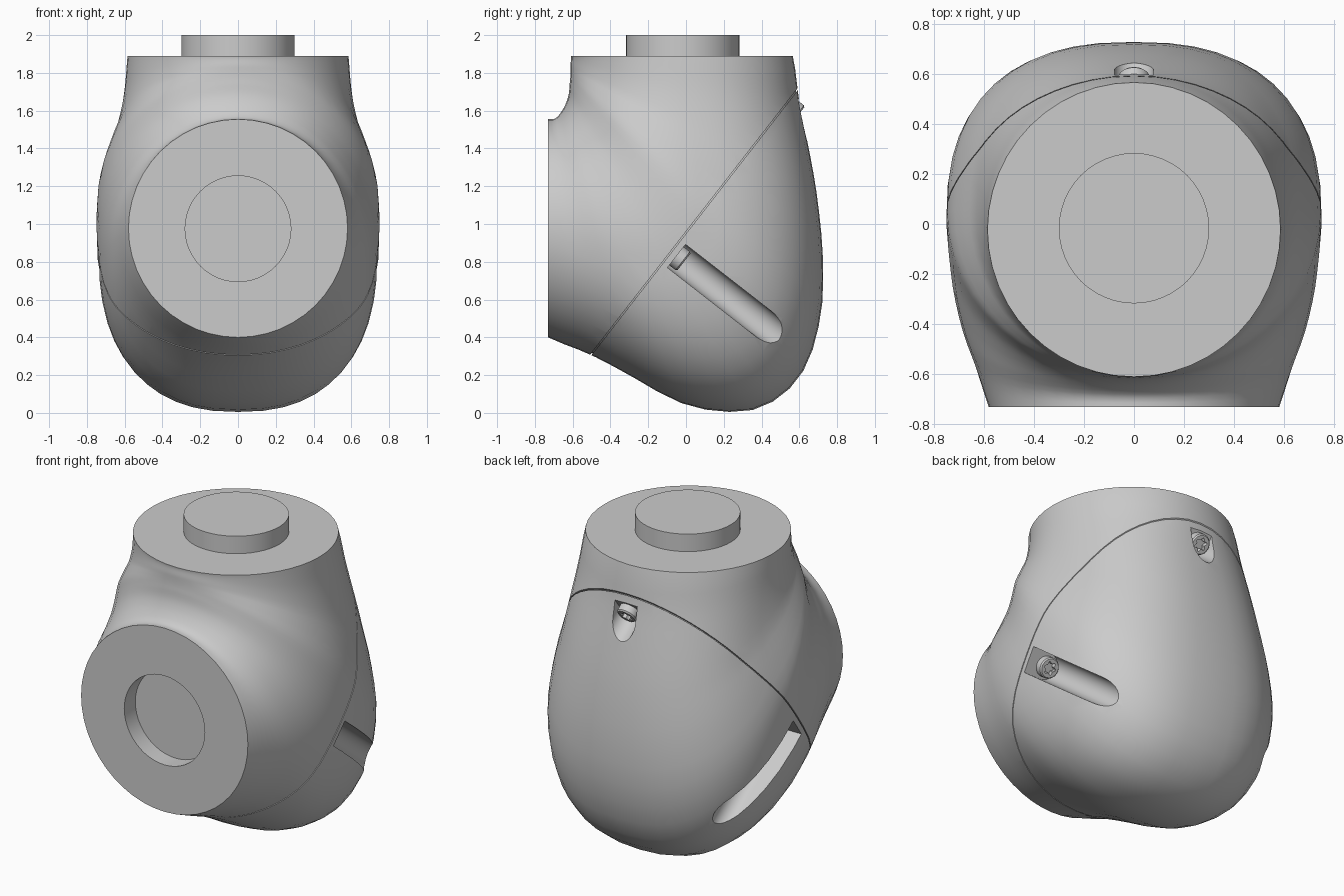
import bpy, bmesh, math
from mathutils import Vector, Matrix

if "Cube" in bpy.data.objects:
    bpy.data.objects.remove(bpy.data.objects["Cube"])

PIVOT = Vector((0, -0.73, 1.89))          # every body ring lies in a plane through this corner
TILT = math.atan2(1.40, 1.09)             # slope of the seam between the two shells
SEAM = Vector((0, 0, 0.96))
S = Vector((0, math.cos(TILT), math.sin(TILT)))
N = Vector((0, math.sin(TILT), -math.cos(TILT)))


def polar(points):
    return [(math.degrees(math.atan2(y, d)), math.hypot(y, d)) for y, d in points]


# side outline as (distance back, distance down) from the pivot corner
OUTER = polar([(0, 1.49), (.22, 1.58), (.43, 1.69), (.73, 1.847), (.98, 1.885), (1.13, 1.86),
               (1.28, 1.76), (1.38, 1.61), (1.45, 1.32), (1.455, 1.09), (1.43, .79),
               (1.38, .49), (1.33, .24), (1.295, 0)])
INNER = polar([(0, .335), (.04, .33), (.08, .28), (.105, .22), (.115, .14), (.118, .06), (.12, 0)])
WIDTH = [(0, .58), (10, .635), (20, .70), (30, .737), (45, .745), (55, .69), (63, .64), (75, .603), (90, .585)]


def smooth_value(table, t):
    """Cubic interpolation through (t, value) pairs."""
    n = len(table)

    def slope(i):
        a, b = table[max(i - 1, 0)], table[min(i + 1, n - 1)]
        return (b[1] - a[1]) / (b[0] - a[0])
    i = next((k for k in range(n - 1) if t <= table[k + 1][0] + 1e-6), n - 2)
    (t0, v0), (t1, v1) = table[i], table[i + 1]
    h = t1 - t0
    u = (t - t0) / h
    return ((2*u**3 - 3*u**2 + 1) * v0 + (u**3 - 2*u**2 + u) * h * slope(i)
            + (3*u**2 - 2*u**3) * v1 + (u**3 - u**2) * h * slope(i + 1))


def loft(rings):
    """Skin a list of equal closed rings and cap both ends."""
    bm = bmesh.new()
    rows = [[bm.verts.new(p) for p in ring] for ring in rings]
    n = len(rows[0])
    for a, b in zip(rows, rows[1:]):
        for i in range(n):
            bm.faces.new((a[i], a[(i + 1) % n], b[(i + 1) % n], b[i]))
    bm.faces.new(rows[0])
    bm.faces.new(rows[-1])
    bmesh.ops.recalc_face_normals(bm, faces=bm.faces)
    return bm


def finish(bm, name):
    mesh = bpy.data.meshes.new(name)
    bm.to_mesh(mesh)
    bm.free()
    ob = bpy.data.objects.new(name, mesh)
    bpy.context.collection.objects.link(ob)
    return ob


def select(ob):
    bpy.ops.object.select_all(action='DESELECT')
    ob.select_set(True)
    bpy.context.view_layer.objects.active = ob


def shade(ob, angle=32):
    select(ob)
    bpy.ops.object.shade_smooth_by_angle(angle=math.radians(angle))


def cut(ob, cutter):
    select(ob)
    mod = ob.modifiers.new("cut", 'BOOLEAN')
    mod.operation, mod.object, mod.solver = 'DIFFERENCE', cutter, 'EXACT'
    bpy.ops.object.modifier_apply(modifier=mod.name)
    bpy.data.objects.remove(cutter, do_unlink=True)


def body_ring(deg, seg=48):
    t = math.radians(deg)
    d = Vector((0, math.sin(t), -math.cos(t)))
    r0, r1, w = (smooth_value(tab, deg) for tab in (INNER, OUTER, WIDTH))
    c, h = (r0 + r1) / 2, (r1 - r0) / 2
    ring = []
    for i in range(seg):
        a = 2 * math.pi * i / seg
        ca, sa = math.cos(a), math.sin(a)
        p = 2 + (0.5 * math.sin(2 * t) if ca > 0 else 0)     # fuller on the outside of the bend
        x = math.copysign(abs(sa) ** (2 / p), sa) * w
        r = c + math.copysign(abs(ca) ** (2 / p), ca) * h
        ring.append(PIVOT + d * r + Vector((x, 0, 0)))
    return ring


def body():
    return loft([body_ring(3 * k) for k in range(31)])


def slice_off(bm, dist, keep_back):
    """Cut along the seam plane, keep one side and close it."""
    res = bmesh.ops.bisect_plane(bm, geom=bm.verts[:] + bm.edges[:] + bm.faces[:], dist=1e-5,
                                 plane_co=SEAM + N * dist, plane_no=N,
                                 clear_inner=keep_back, clear_outer=not keep_back)
    edges = [e for e in res['geom_cut'] if isinstance(e, bmesh.types.BMEdge)]
    bmesh.ops.edgeloop_fill(bm, edges=edges)
    bmesh.ops.recalc_face_normals(bm, faces=bm.faces)
    return bm


def circle(center, u, v, r, seg=48, lobes=0.0):
    out = []
    for i in range(seg):
        a = 2 * math.pi * i / seg
        rr = r + lobes * math.cos(6 * a)
        out.append(center + u * (rr * math.cos(a)) + v * (rr * math.sin(a)))
    return out


X, Y, Z = Vector((1, 0, 0)), Vector((0, 1, 0)), Vector((0, 0, 1))

# upper housing with the round socket in its front face
housing = finish(slice_off(body(), 0, False), "housing")
front = Vector((0, 0, 0.975))
cut(housing, finish(loft([circle(front + Y * y, X, Z, 0.28) for y in (-0.9, -0.62)]), "socket_cutter"))
shade(housing)

# peg on the top face
peg = finish(loft([circle(Vector((0, -0.017, z)), X, Y, 0.30) for z in (1.86, 2.0)]), "top_peg")
shade(peg)

# inset filler seen inside the seam
bm = slice_off(slice_off(body(), -0.03, True), 0.03, False)
bmesh.ops.scale(bm, vec=(0.985,) * 3, verts=bm.verts, space=Matrix.Translation(-SEAM))
finish(bm, "seam_gasket")

# back cover
cover = finish(slice_off(body(), 0.007, True), "back_cover")


def slot_cutter(base, out):
    """Round-bottomed channel running away from the seam and open towards out."""
    side = N.cross(out)
    prof = [out * 0.35 + side * 0.078]
    for i in range(17):
        a = math.pi * i / 16
        prof.append(side * (0.078 * math.cos(a)) - out * (0.078 * math.sin(a)))
    prof.append(out * 0.35 - side * 0.078)
    return finish(loft([[base + N * d + p for p in prof] for d in (0, 0.9)]), "slot_cutter")


def screw(base, out, name):
    """Screw head with a six-lobed drive recess."""
    v = N.cross(out)
    rings = [circle(base + N * d, out, v, r, 48, l) for d, r, l in
             ((-0.01, .062, 0), (.042, .062, 0), (.05, .055, 0), (.05, .034, .007), (.022, .034, .007))]
    shade(finish(loft(rings), name))


# screw channels: one each side, one at the upper back
for name, x, s, out in (("right_screw", 0.615, -0.133, X), ("left_screw", -0.615, -0.133, -X),
                        ("back_screw", 0.0, 0.849, S)):
    base = SEAM + S * s + N * 0.04 + X * x
    cut(cover, slot_cutter(base, out))
    screw(base, out, name)
shade(cover)
